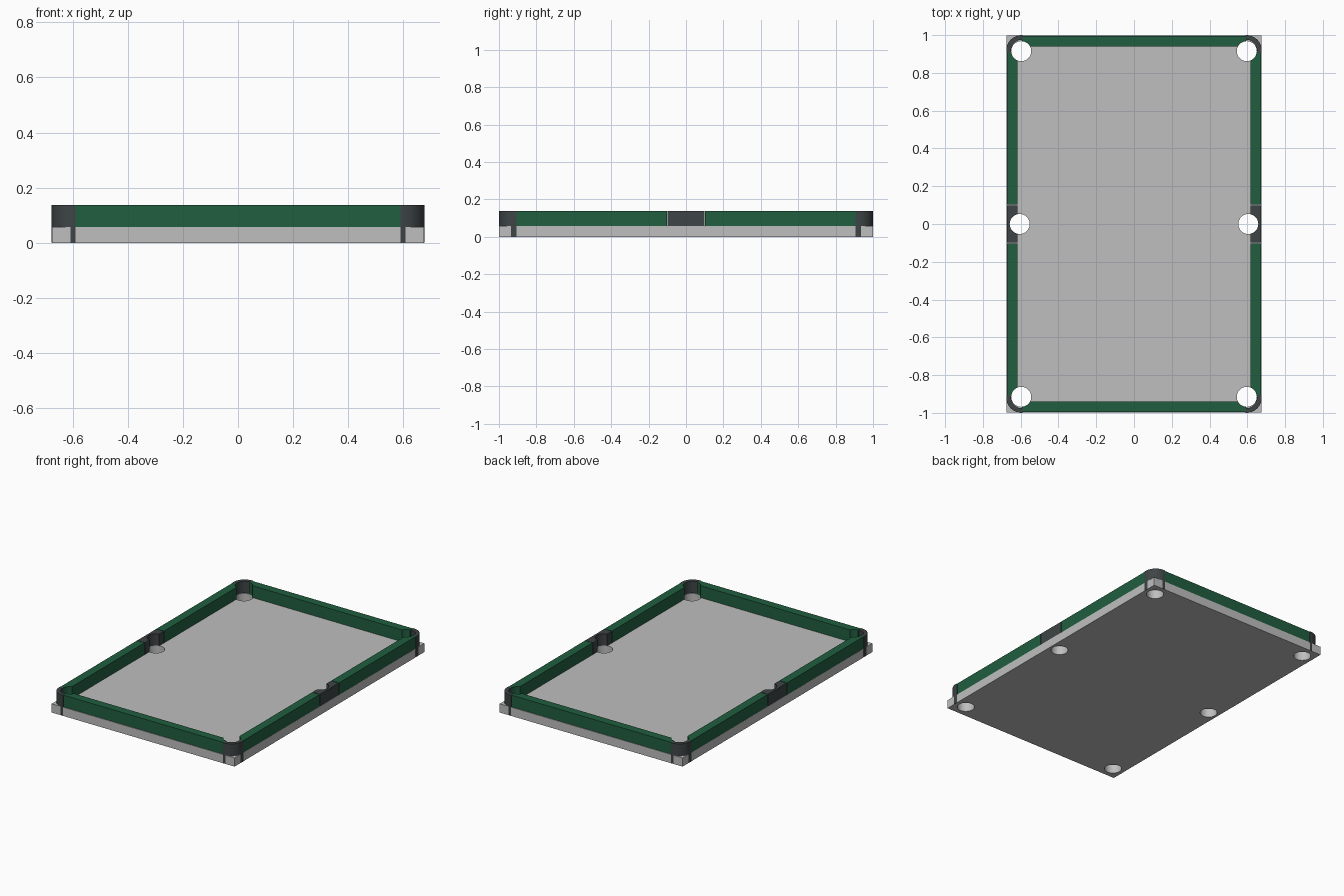
import bpy, bmesh, math

if "Cube" in bpy.data.objects:
    bpy.data.objects.remove(bpy.data.objects["Cube"])

BED, TOP = 0.058, 0.137
HX, HY = 0.675, 0.999


def material(name, rgb):
    m = bpy.data.materials.new(name)
    m.diffuse_color = (*rgb, 1)
    m.use_nodes = True
    m.node_tree.nodes["Principled BSDF"].inputs["Base Color"].default_value = m.diffuse_color
    return m


GREY = material("slate grey", (0.52, 0.52, 0.52))
GREEN = material("cloth green", (0.015, 0.112, 0.051))
DARK = material("dark pocket plastic", (0.048, 0.058, 0.061))


def prism(name, loops, z0, z1, mat):
    """Extrude outlines from z0 to z1."""
    bm = bmesh.new()
    for pts in loops:
        face = bm.faces.new([bm.verts.new((x, y, z0)) for x, y in pts])
        r = bmesh.ops.extrude_face_region(bm, geom=[face])
        vs = [g for g in r["geom"] if isinstance(g, bmesh.types.BMVert)]
        bmesh.ops.translate(bm, verts=vs, vec=(0, 0, z1 - z0))
    bmesh.ops.recalc_face_normals(bm, faces=bm.faces)
    me = bpy.data.meshes.new(name)
    bm.to_mesh(me)
    bm.free()
    ob = bpy.data.objects.new(name, me)
    bpy.context.collection.objects.link(ob)
    if mat:
        me.materials.append(mat)
    return ob


def rect(x0, x1, y0, y1):
    return [(x0, y0), (x1, y0), (x1, y1), (x0, y1)]


def arc(cx, cy, r, a0, a1, n):
    return [(cx + r * math.cos(math.radians(a0 + (a1 - a0) * i / n)),
             cy + r * math.sin(math.radians(a0 + (a1 - a0) * i / n)))
            for i in range(n + 1)]


# Hole cutters
centres = [(sx * 0.597, sy * 0.915) for sx in (-1, 1) for sy in (-1, 1)]
centres += [(-0.605, 0), (0.605, 0)]
cutter = prism("hole_cutter", [arc(x, y, 0.053, 0, 360, 32)[:-1] for x, y in centres],
               -0.1, 0.3, None)
cutter.hide_render = True


def drill(ob):
    m = ob.modifiers.new("holes", "BOOLEAN")
    m.operation, m.solver, m.object = "DIFFERENCE", "EXACT", cutter
    bpy.context.view_layer.objects.active = ob
    bpy.ops.object.modifier_apply(modifier=m.name)


# Bed with six holes
drill(prism("bed", [rect(-HX + 0.001, HX - 0.001, -HY, HY)], 0, BED, GREY))

# End rails
for s, n in ((-1, "front"), (1, "back")):
    y0, y1 = sorted((s * 0.94, s * 0.995))
    drill(prism(n + "_rail", [rect(-0.592, 0.592, y0, y1)], BED, TOP, GREEN))

for sx, side in ((-1, "left"), (1, "right")):
    x0, x1 = sorted((sx * 0.617, sx * 0.673))
    # Side pocket block
    drill(prism(side + "_side_pocket", [rect(x0, x1, -0.098, 0.098)], BED, TOP, DARK))
    for sy, end in ((-1, "front"), (1, "back")):
        # Long rail
        y0, y1 = sorted((sy * 0.102, sy * 0.912))
        drill(prism(f"{side}_{end}_rail", [rect(x0, x1, y0, y1)], BED, TOP, GREEN))
        # Curved corner pocket shell with short straight ends
        cx, cy = 0.595, 0.919
        outer = [(cx + 0.081, 0.907)] + arc(cx, cy, 0.081, 0, 90, 12) + [(0.589, cy + 0.081)]
        inner = [(0.589, cy + 0.056)] + arc(cx, cy, 0.056, 90, 0, 12) + [(cx + 0.056, 0.907)]
        ob = prism(f"{side}_{end}_corner_pocket",
                   [[(sx * x, sy * y) for x, y in outer + inner]], 0.001, TOP, DARK)
        bpy.ops.object.select_all(action="DESELECT")
        ob.select_set(True)
        bpy.context.view_layer.objects.active = ob
        bpy.ops.object.shade_smooth_by_angle(angle=math.radians(30))

bpy.data.objects.remove(cutter)
